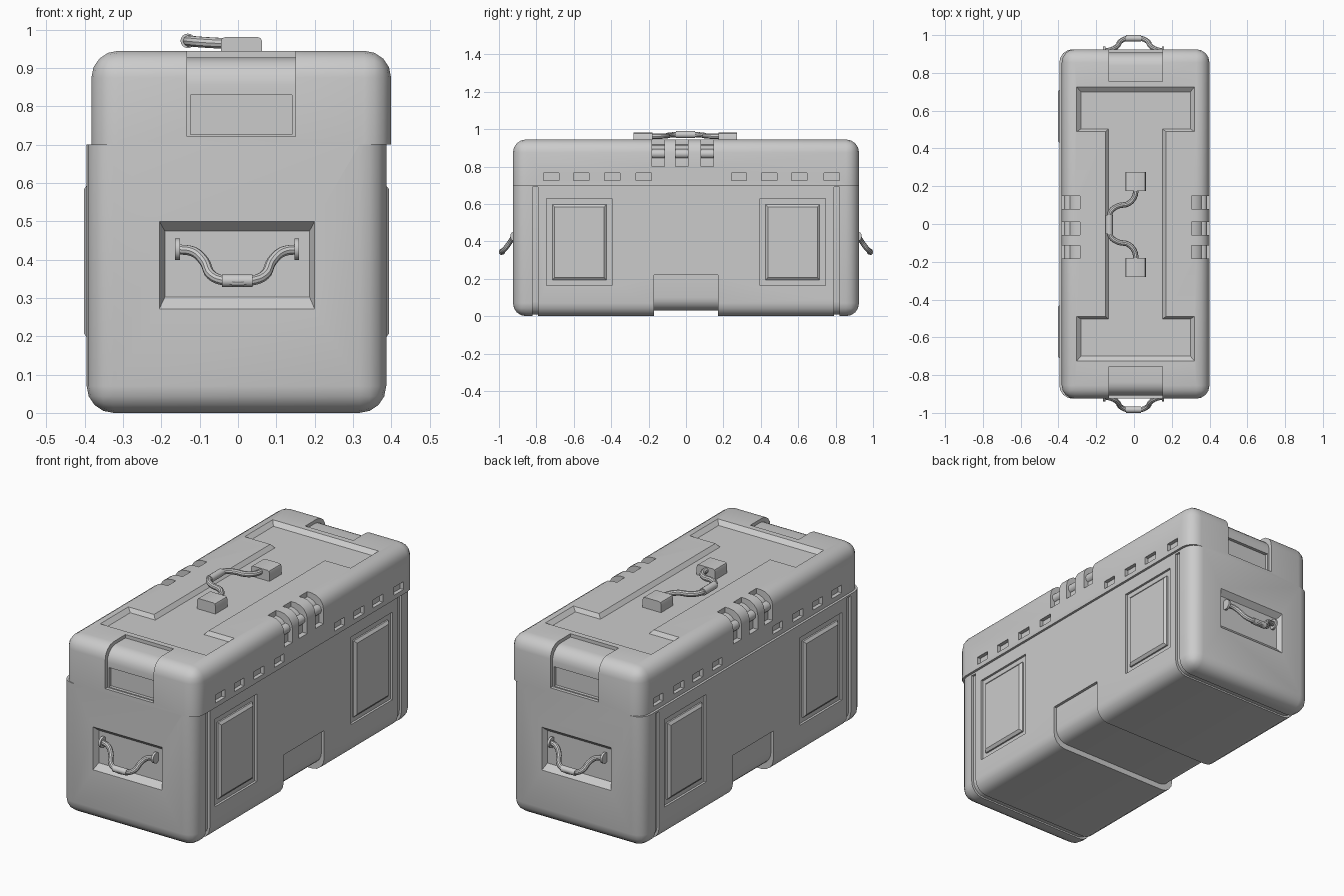
import bpy, bmesh, math
from mathutils import Matrix, Vector

if "Cube" in bpy.data.objects:
    bpy.data.objects.remove(bpy.data.objects["Cube"])

HALF_X, HALF_Y, SEAM, TOP = 0.391, 0.925, 0.70, 0.945
BODY_X, LID_X = -0.004, 0.0085      # lid sits slightly off the body centre
R = 0.07

mat = bpy.data.materials.new("case grey")
mat.diffuse_color = (0.6, 0.6, 0.6, 1)
mat.use_nodes = True
mat.node_tree.nodes["Principled BSDF"].inputs["Base Color"].default_value = mat.diffuse_color


def prism(bm, a, b):
    """Solid between two rings of points with equal counts."""
    va, vb = [bm.verts.new(p) for p in a], [bm.verts.new(p) for p in b]
    n = len(va)
    faces = [bm.faces.new(va), bm.faces.new(vb[::-1])]
    for i in range(n):
        j = (i + 1) % n
        faces.append(bm.faces.new((va[j], va[i], vb[i], vb[j])))
    bmesh.ops.recalc_face_normals(bm, faces=faces)


def box(bm, x0, x1, y0, y1, z0, z1):
    rect = [(x0, y0), (x1, y0), (x1, y1), (x0, y1)]
    prism(bm, [(x, y, z0) for x, y in rect], [(x, y, z1) for x, y in rect])


def rect_yz(x, y0, y1, z0, z1):
    return [(x, y0, z0), (x, y1, z0), (x, y1, z1), (x, y0, z1)]


def rect_xz(y, x0, x1, z0, z1):
    return [(x0, y, z0), (x1, y, z0), (x1, y, z1), (x0, y, z1)]


def arc(cx, cz, r, a0, a1, n=5):
    return [(cx + r * math.cos(math.radians(a0 + (a1 - a0) * i / n)),
             cz + r * math.sin(math.radians(a0 + (a1 - a0) * i / n))) for i in range(n + 1)]


def finish(name, bm, x=0.0):
    me = bpy.data.meshes.new(name)
    bm.to_mesh(me)
    bm.free()
    ob = bpy.data.objects.new(name, me)
    ob.location.x = x
    me.materials.append(mat)
    bpy.context.collection.objects.link(ob)
    smooth(ob)
    return ob


def smooth(ob):
    bpy.ops.object.select_all(action='DESELECT')
    ob.select_set(True)
    bpy.context.view_layer.objects.active = ob
    bpy.ops.object.shade_smooth_by_angle(angle=math.radians(35))


def cut(ob, bm):
    tool = finish("cutter", bm, ob.location.x)
    mod = ob.modifiers.new("cut", 'BOOLEAN')
    mod.operation, mod.solver, mod.object = 'DIFFERENCE', 'EXACT', tool
    bpy.context.view_layer.update()
    bpy.ops.object.select_all(action='DESELECT')
    ob.select_set(True)
    bpy.context.view_layer.objects.active = ob
    bpy.ops.object.modifier_apply(modifier=mod.name)
    bpy.data.objects.remove(tool)
    smooth(ob)


def shell(name, z0, z1, flat_z, x):
    """Box rounded on every edge except those of the flat seam side."""
    bm = bmesh.new()
    box(bm, -HALF_X, HALF_X, -HALF_Y, HALF_Y, z0, z1)
    edges = [e for e in bm.edges if not all(abs(v.co.z - flat_z) < 1e-4 for v in e.verts)]
    bmesh.ops.bevel(bm, geom=edges, offset=R, segments=4, profile=0.5, affect='EDGES')
    return finish(name, bm, x)


def u_cutter(bm, y0, y1, side, bottom, h):
    """Band cut around both sides and the underside."""
    w = HALF_X - side
    pts = [(-0.5, h), (-w, h)] + arc(-w + R, bottom + R, R, 180, 270) \
        + arc(w - R, bottom + R, R, 270, 360) + [(w, h), (0.5, h), (0.5, -0.1), (-0.5, -0.1)]
    prism(bm, [(x, y0, z) for x, z in pts], [(x, y1, z) for x, z in pts])


def corner_profile(half, inner, low, d):
    """Section of a shallow cut that follows the rounded lid edge."""
    return [(inner, 1.1), (inner, TOP - d)] + arc(half - d - R, TOP - d - R, R, 90, 0) \
        + [(half - d, low), (half + 0.1, low), (half + 0.1, 1.1)]


# body with grooves, foot band, panel pockets and end pockets
body = shell("case_body", 0, SEAM, SEAM, BODY_X)
bm = bmesh.new()
for s in (-1, 1):
    u_cutter(bm, s * 0.805 - 0.015, s * 0.805 + 0.015, 0.012, 0.008, 0.69)
    prism(bm, rect_xz(s * 0.897, -0.187, 0.191, 0.302, 0.475),
          rect_xz(s * 0.932, -0.205, 0.207, 0.264, 0.506))
    for t in (-1, 1):
        x = s * (HALF_X - 0.012)
        box(bm, min(x, s * 0.5), max(x, s * 0.5), t * 0.57 - 0.175, t * 0.57 + 0.175, 0.165, 0.63)
u_cutter(bm, -0.17, 0.17, 0.015, 0.03, 0.22)
cut(body, bm)

# raised side panels
bm = bmesh.new()
for s in (-1, 1):
    for t in (-1, 1):
        y = t * 0.57
        prism(bm, rect_yz(s * (HALF_X - 0.02), y - 0.145, y + 0.145, 0.193, 0.598),
              rect_yz(s * (HALF_X - 0.004), y - 0.145, y + 0.145, 0.193, 0.598))
        prism(bm, rect_yz(s * (HALF_X - 0.004), y - 0.145, y + 0.145, 0.193, 0.598),
              rect_yz(s * (HALF_X + 0.007), y - 0.132, y + 0.132, 0.207, 0.584))
finish("side_panels", bm, BODY_X)

# lid with hinge notches, side slots, latch notches and top recess
HINGES = (-0.148, -0.023, 0.114)
lid = shell("lid", SEAM, TOP, SEAM, LID_X)
bm = bmesh.new()
for s in (-1, 1):
    prof = corner_profile(HALF_X, 0.295, 0.80, 0.027)
    for y in HINGES:
        prism(bm, [(s * x, y - 0.034, z) for x, z in prof], [(s * x, y + 0.034, z) for x, z in prof])
    for y in (-0.72, -0.56, -0.395, -0.225, 0.283, 0.445, 0.605, 0.78):
        x = s * (HALF_X - 0.02)
        box(bm, min(x, s * 0.5), max(x, s * 0.5), y - 0.041, y + 0.041, 0.725, 0.767)
    prof = corner_profile(HALF_Y, 0.755, 0.722, 0.018)
    prism(bm, [(-0.142, s * y, z) for y, z in prof], [(0.142, s * y, z) for y, z in prof])


def i_shape(wide, narrow, end, step, z):
    q = [(narrow, -step), (narrow, step), (wide, step), (wide, end)]
    right = [(wide, -end), (wide, -step)] + q
    return [(x, y, z) for x, y in right] + [(-x, y, z) for x, y in right[::-1]]


prism(bm, i_shape(0.29, 0.143, 0.70, 0.503, TOP - 0.02),
      i_shape(0.317, 0.165, 0.731, 0.485, TOP + 0.005))
cut(lid, bm)

# deeper latch windows
bm = bmesh.new()
for s in (-1, 1):
    y = s * (HALF_Y - 0.035)
    box(bm, -0.132, 0.132, min(y, s * 1.05), max(y, s * 1.05), 0.727, 0.83)
cut(lid, bm)


def rod(bm, p, q, r, seg=16):
    p, q = Vector(p), Vector(q)
    d = q - p
    m = Matrix.Translation((p + q) / 2) @ d.to_track_quat('Z', 'Y').to_matrix().to_4x4()
    bmesh.ops.create_cone(bm, cap_ends=True, segments=seg, radius1=r, radius2=r,
                          depth=d.length, matrix=m)


# hinge knuckles
bm = bmesh.new()
for s in (-1, 1):
    for y in HINGES:
        rod(bm, (s * 0.354, y - 0.034, 0.868), (s * 0.354, y + 0.034, 0.868), 0.025)
finish("hinge_knuckles", bm, LID_X)


def tube(name, pts, r):
    cu = bpy.data.curves.new(name, 'CURVE')
    cu.dimensions, cu.bevel_depth, cu.bevel_resolution = '3D', r, 3
    cu.resolution_u, cu.use_fill_caps = 5, True
    sp = cu.splines.new('BEZIER')
    sp.bezier_points.add(len(pts) - 1)
    for b, p in zip(sp.bezier_points, pts):
        b.co = p
        b.handle_left_type = b.handle_right_type = 'AUTO'
    ob = bpy.data.objects.new(name, cu)
    bpy.context.collection.objects.link(ob)
    cu.materials.append(mat)
    bpy.ops.object.select_all(action='DESELECT')
    ob.select_set(True)
    bpy.context.view_layer.objects.active = ob
    bpy.ops.object.convert(target='MESH')
    smooth(bpy.context.object)


# end handles: bent tube, grip and mounting discs
half = [(0.155, 0.915, 0.427), (0.115, 0.925, 0.42), (0.088, 0.942, 0.395),
        (0.07, 0.968, 0.36), (0.035, 0.983, 0.345)]
for s, side in ((-1, "front"), (1, "back")):
    path = [(-x, s * y, z) for x, y, z in half] + [(x, s * y, z) for x, y, z in half[::-1]]
    tube(side + "_handle", path, 0.0135)
    bm = bmesh.new()
    rod(bm, (-0.042, s * 0.983, 0.345), (0.038, s * 0.983, 0.345), 0.0168)
    for x in (-0.158, 0.153):
        rod(bm, (x - 0.006, s * 0.912, 0.427), (x + 0.006, s * 0.912, 0.427), 0.028)
    finish(side + "_handle_fittings", bm)

# lid handle: bent tube, grip and two mounting blocks
half = [(0.01, 0.19, 0.962), (0.003, 0.145, 0.962), (-0.03, 0.108, 0.964),
        (-0.085, 0.095, 0.967), (-0.122, 0.068, 0.97), (-0.131, 0.035, 0.971)]
tube("lid_handle", half + [(x, -y, z) for x, y, z in half[::-1]], 0.0145)
bm = bmesh.new()
rod(bm, (-0.131, -0.053, 0.971), (-0.131, 0.047, 0.971), 0.019)
finish("lid_handle_grip", bm)
bm = bmesh.new()
for y in (-0.23, 0.224):
    box(bm, -0.045, 0.063, y - 0.05, y + 0.05, TOP - 0.025, 0.981)
edges = [e for e in bm.edges if all(v.co.z > 0.97 for v in e.verts)
         and abs(e.verts[0].co.x - e.verts[1].co.x) < 1e-4]
bmesh.ops.bevel(bm, geom=edges, offset=0.012, segments=2, profile=0.5, affect='EDGES')
finish("lid_handle_blocks", bm)
